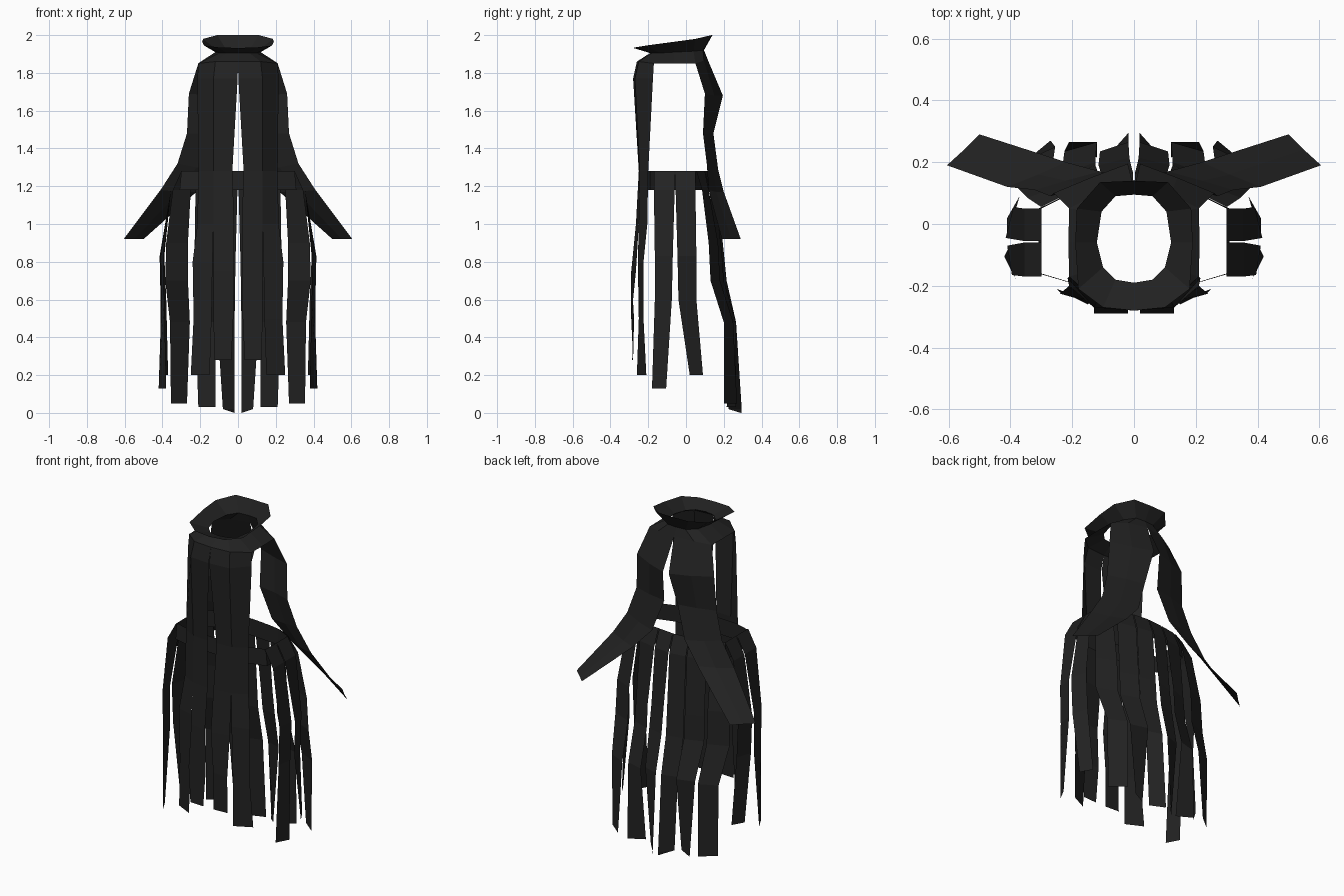
import bpy

black = bpy.data.materials.new("black_cloth")
black.diffuse_color = (0.016, 0.016, 0.016, 1)


def sheet(name, rows):
    """Flat-shaded cloth sheet from rows of points, mirrored across x = 0."""
    n = len(rows[0])
    verts = [p for row in rows for p in row]
    faces = [(r * n + c, r * n + c + 1, (r + 1) * n + c + 1, (r + 1) * n + c)
             for r in range(len(rows) - 1) for c in range(n - 1)]
    me = bpy.data.meshes.new(name)
    me.from_pydata(verts, [], faces)
    me.materials.append(black)
    ob = bpy.data.objects.new(name, me)
    bpy.context.collection.objects.link(ob)
    mir = ob.modifiers.new("mirror", 'MIRROR')
    mir.use_clip = True
    mir.merge_threshold = 0.002
    return ob


def strip(name, rows):
    """Ribbon from rows of (z, x0, y0, x1, y1)."""
    return sheet(name, [[(x0, y0, z), (x1, y1, z)] for z, x0, y0, x1, y1 in rows])


# Collar: neck base flaring up to a raised back rim, and down into the yoke
rim = [(0, -.28, 1.932), (.10, -.27, 1.935), (.18, -.21, 1.945),
       (.19, -.06, 1.965), (.185, .05, 1.98), (.11, .135, 2.0), (0, .14, 2.0)]
neck = [(0, -.19, 1.905), (.06, -.18, 1.905), (.10, -.14, 1.905),
        (.12, -.06, 1.91), (.105, .04, 1.915), (.06, .09, 1.92), (0, .095, 1.92)]
yoke = [(0, -.26, 1.86), (.12, -.25, 1.86), (.21, -.17, 1.85),
        (.212, -.06, 1.85), (.21, .05, 1.85), (.12, .095, 1.865), (0, .115, 1.87)]
sheet("collar", [rim, neck])
sheet("shoulder_yoke", [neck, yoke])

# Front panels, split into two tails below the waist
waist = [(.03, -.25, 1.28), (.13, -.245, 1.28), (.21, -.2, 1.28)]
slit = [(.02, -.265, 1.0), (.13, -.25, 1.0), (.215, -.205, 1.0)]
sheet("front_panel", [yoke[:3],
                      [(.002, -.28, 1.77), (.13, -.27, 1.77), (.215, -.175, 1.77)],
                      waist, slit])
strip("front_inner_tail", [(1.0, .02, -.265, .13, -.25), (.75, .02, -.29, .13, -.265),
                           (.5, .025, -.275, .13, -.29), (.28, .035, -.285, .125, -.28)])
strip("front_outer_tail", [(1.0, .13, -.25, .215, -.205), (.8, .135, -.255, .24, -.225),
                           (.5, .14, -.25, .235, -.225), (.2, .15, -.26, .25, -.21)])

# Back shoulder flaps sweeping outward to the sides
sheet("back_flap", [
    [(0, .115, 1.87), (.12, .095, 1.865), (.21, .05, 1.85)],
    [(.02, .195, 1.68), (.14, .15, 1.68), (.26, .10, 1.69)],
    [(.045, .145, 1.48), (.16, .125, 1.48), (.27, .09, 1.48)],
    [(.11, .17, 1.29), (.22, .14, 1.30), (.32, .11, 1.32)],
    [(.22, .20, 1.17), (.31, .16, 1.17), (.41, .12, 1.18)],
    [(.50, .29, .92), (.55, .24, .92), (.605, .19, .92)]])

# Waist band
band = [(0, -.2), (.2, -.19), (.3, -.16), (.3, .05), (.2, .1), (0, .12)]
sheet("waist_band", [[(x, y, 1.28) for x, y in band],
                     [(x * 1.03, y, 1.18) for x, y in band]])

# Hanging skirt strips: sides, then back
strip("side_front_strip", [(1.28, .30, -.17, .30, -.06), (1.18, .355, -.17, .355, -.06),
                           (.83, .395, -.165, .41, -.07), (.6, .39, -.165, .405, -.075),
                           (.13, .38, -.18, .42, -.105)])
strip("side_back_strip", [(1.28, .30, -.055, .30, .05), (1.18, .355, -.055, .355, .05),
                          (.83, .415, -.045, .39, .055), (.6, .41, -.04, .38, .055),
                          (.2, .41, .02, .37, .09)])
strip("back_corner_strip", [(1.28, .21, .10, .30, .055), (1.18, .25, .12, .345, .085),
                            (.9, .265, .17, .38, .12), (.7, .265, .18, .385, .13),
                            (.48, .255, .25, .36, .20), (.05, .27, .27, .355, .20)])
strip("back_middle_strip", [(1.28, .105, .115, .20, .10), (1.18, .11, .15, .225, .125),
                            (.85, .125, .19, .23, .15), (.7, .125, .20, .235, .16),
                            (.48, .12, .265, .225, .235), (.03, .12, .215, .21, .265)])
strip("back_centre_strip", [(1.28, .002, .125, .10, .115), (1.18, .003, .165, .105, .15),
                            (.85, .012, .20, .11, .175), (.7, .015, .215, .115, .19),
                            (.48, .018, .265, .11, .235), (.02, .018, .295, .08, .225),
                            (0, .018, .295, .02, .29)])
